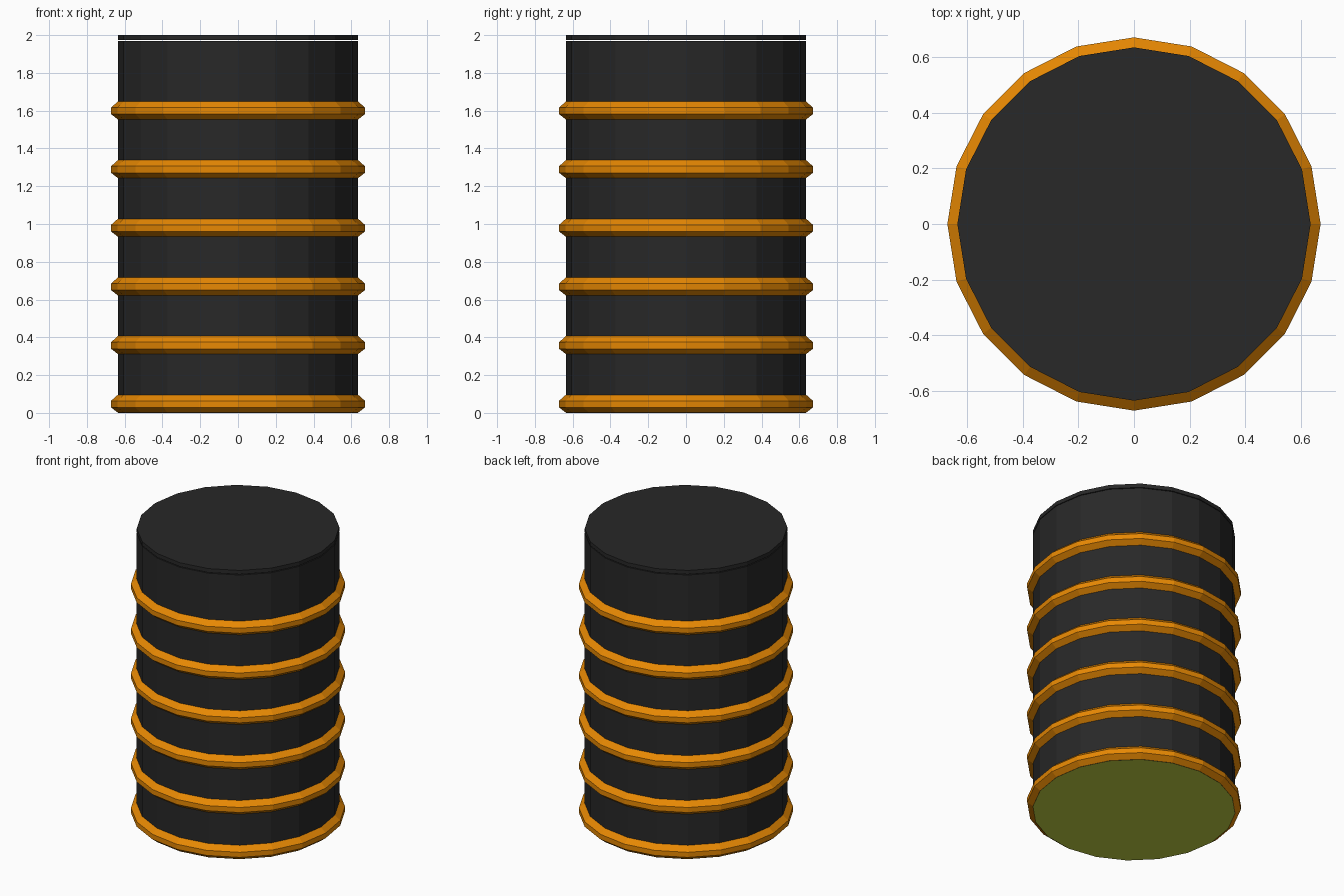
import bpy, bmesh, math

if "Cube" in bpy.data.objects:
    bpy.data.objects.remove(bpy.data.objects["Cube"])

SIDES = 20
R_BODY, R_RING = 0.636, 0.672


def srgb(r, g, b):
    def f(c):
        c /= 255
        return c / 12.92 if c <= 0.04045 else ((c + 0.055) / 1.055) ** 2.4
    return (f(r), f(g), f(b), 1.0)


def material(name, rgb):
    m = bpy.data.materials.new(name)
    m.diffuse_color = srgb(*rgb)
    m.use_nodes = True
    m.node_tree.nodes["Principled BSDF"].inputs["Base Color"].default_value = m.diffuse_color
    return m


black = material("charcoal", (40, 40, 40))
orange = material("orange", (234, 138, 3))
lime = material("lime", (196, 212, 66))


def lathe(name, profile, mats, caps=False, closed=False):
    """Spin (radius, z) points around z into flat facets."""
    bm = bmesh.new()
    loops = []
    for r, z in profile:
        loops.append([bm.verts.new((r * math.cos(2 * math.pi * i / SIDES),
                                    r * math.sin(2 * math.pi * i / SIDES), z))
                      for i in range(SIDES)])
    pairs = list(zip(loops, loops[1:]))
    if closed:
        pairs.append((loops[-1], loops[0]))
    for a, b in pairs:
        for i in range(SIDES):
            j = (i + 1) % SIDES
            bm.faces.new((a[i], a[j], b[j], b[i]))
    if caps:
        bm.faces.new(loops[0][::-1])
        bm.faces.new(loops[-1])
    bmesh.ops.recalc_face_normals(bm, faces=bm.faces)
    me = bpy.data.meshes.new(name)
    bm.to_mesh(me)
    bm.free()
    for m in mats:
        me.materials.append(m)
    ob = bpy.data.objects.new(name, me)
    bpy.context.collection.objects.link(ob)
    return ob


# Drum body, with a lime underside
body = lathe("drum_body", [(R_BODY, 0.0), (R_BODY, 1.968)], [black, lime], caps=True)
for p in body.data.polygons:
    if p.normal.z < -0.9:
        p.material_index = 1

# Thin lid floating a hair above the body
lathe("lid", [(R_BODY, 1.973), (R_BODY, 2.0)], [black], caps=True)

# Six bevelled hoops
for k in range(6):
    z = 0.049 + 0.3105 * k
    lathe(f"hoop_{k + 1}",
          [(R_BODY - 0.01, z - 0.048), (R_BODY, z - 0.048), (R_RING, z - 0.02),
           (R_RING, z + 0.015), (R_BODY, z + 0.047), (R_BODY - 0.01, z + 0.047)],
          [orange], closed=True)
